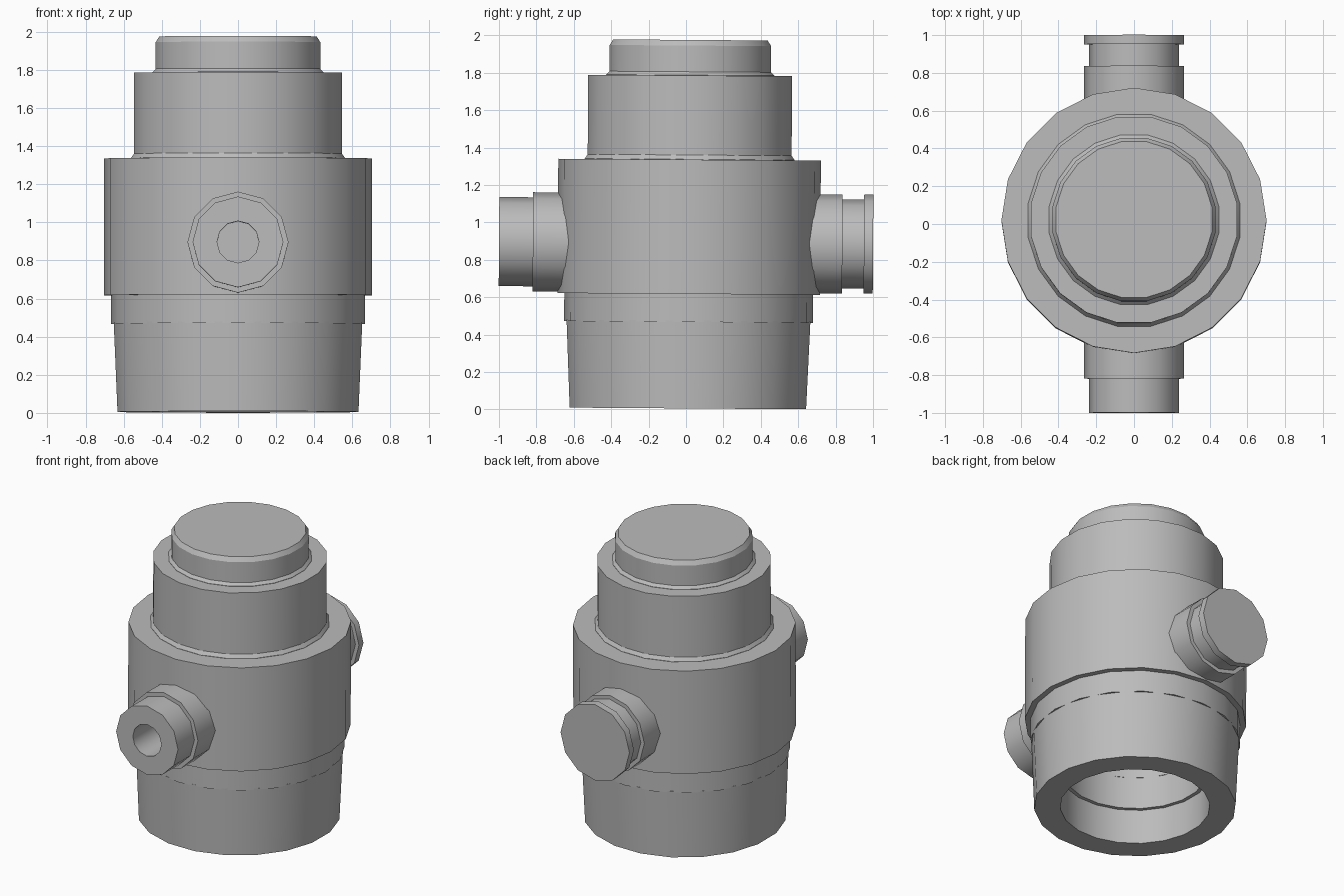
import bpy, bmesh, math
from mathutils import Matrix, Vector

cube = bpy.data.objects.get("Cube")
if cube:
    bpy.data.objects.remove(cube)

grey = bpy.data.materials.new("machined_grey")
grey.use_nodes = True
grey.diffuse_color = (0.5, 0.5, 0.5, 1)
grey.node_tree.nodes["Principled BSDF"].inputs["Base Color"].default_value = (0.5, 0.5, 0.5, 1)

# The whole fitting leans very slightly towards the back
LEAN = Matrix.Translation((0, 0.01, 0.005)) @ Matrix.Rotation(-0.007, 4, "X")


def turned_part(name, profile, sides=20, phase=0.0, placement=Matrix()):
    """Revolve (radius, height) points about z; profiles off the axis close into a ring."""
    bm = bmesh.new()
    rings = []
    for r, z in profile:
        if r == 0:
            rings.append([bm.verts.new((0, 0, z))] * sides)
        else:
            angles = [math.tau * i / sides + phase for i in range(sides)]
            rings.append([bm.verts.new((r * math.cos(a), r * math.sin(a), z)) for a in angles])
    pairs = list(zip(rings, rings[1:]))
    if profile[0][0] > 0:
        pairs.append((rings[-1], rings[0]))
    for low, high in pairs:
        for i in range(sides):
            j = (i + 1) % sides
            corners = list(dict.fromkeys((low[i], low[j], high[j], high[i])))
            bm.faces.new(corners)
    bmesh.ops.recalc_face_normals(bm, faces=bm.faces)
    mesh = bpy.data.meshes.new(name)
    bm.to_mesh(mesh)
    bm.free()
    mesh.transform(LEAN @ placement)
    mesh.materials.append(grey)
    obj = bpy.data.objects.new(name, mesh)
    bpy.context.collection.objects.link(obj)
    bpy.ops.object.select_all(action="DESELECT")
    obj.select_set(True)
    bpy.context.view_layer.objects.active = obj
    bpy.ops.object.shade_smooth_by_angle(angle=math.radians(32))
    return obj


half_step = math.pi / 20

# Hollow lower sleeve with a stepped bore
turned_part("lower_sleeve", [(0.475, 0), (0.64, 0), (0.66, 0.47), (0.45, 0.47),
                             (0.45, 0.24), (0.475, 0.24)], phase=half_step)
# Collar between sleeve and body
turned_part("collar", [(0.45, 0.462), (0.665, 0.462), (0.665, 0.62), (0.45, 0.62)])
# Main body, bored from below
turned_part("main_body", [(0, 0.9), (0.45, 0.9), (0.45, 0.612), (0.702, 0.612),
                          (0.702, 1.33), (0, 1.33)])
# Upper neck with a fillet at its foot
turned_part("neck", [(0, 1.32), (0.568, 1.32), (0.568, 1.332), (0.552, 1.355),
                     (0.552, 1.78), (0, 1.78)], phase=half_step)
# Top cap with a fillet and a chamfered rim
turned_part("top_cap", [(0, 1.77), (0.455, 1.77), (0.455, 1.782), (0.437, 1.8),
                        (0.437, 1.94), (0.418, 1.97), (0, 1.97)], phase=half_step)

# Side ports: local z points outwards from the body axis
PORT_HEIGHT = 0.885
front = Matrix.Translation((0, 0, PORT_HEIGHT)) @ Matrix.Rotation(math.pi / 2, 4, "X")
back = Matrix.Translation((0, 0, PORT_HEIGHT)) @ Matrix.Rotation(-math.pi / 2, 4, "X")
clock = math.pi / 2

turned_part("front_port_boss", [(0.2, 0.5), (0.265, 0.5), (0.265, 0.835), (0.2, 0.835)],
            12, clock, front)
turned_part("front_port", [(0, 0.5), (0.238, 0.5), (0.238, 1.016), (0.11, 1.016),
                           (0.11, 0.7), (0, 0.7)], 12, clock, front)
turned_part("rear_port", [(0, 0.5), (0.265, 0.5), (0.265, 0.82), (0.238, 0.82),
                          (0.238, 0.935), (0.265, 0.935), (0.265, 0.984), (0, 0.984)],
            12, clock, back)
